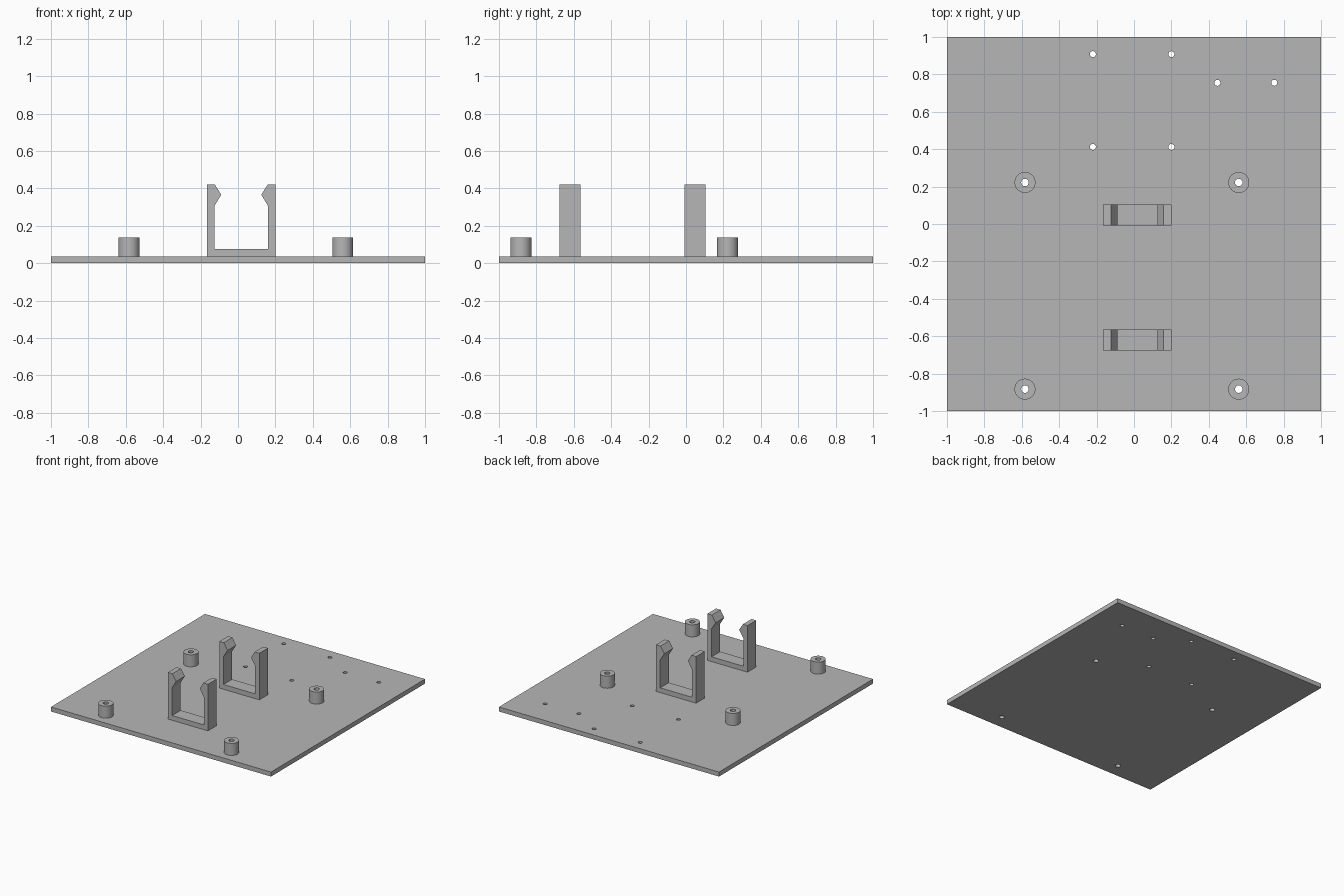
import bpy
import bmesh
from math import cos, sin, pi, radians

cube = bpy.data.objects.get("Cube")
if cube:
    bpy.data.objects.remove(cube, do_unlink=True)

grey = bpy.data.materials.new("plain grey")
grey.use_nodes = True
grey.diffuse_color = (0.47, 0.47, 0.47, 1)
grey.node_tree.nodes["Principled BSDF"].inputs["Base Color"].default_value = grey.diffuse_color


def circle(x, y, r, n=40):
    return [(x + r * cos(2 * pi * i / n), y + r * sin(2 * pi * i / n)) for i in range(n)]


def prism(name, loops, thickness, location, rotation=(0, 0, 0)):
    """Extrude an outline, with any inner loops as holes, centred on location."""
    curve = bpy.data.curves.new(name, "CURVE")
    curve.dimensions = "2D"
    curve.fill_mode = "BOTH"
    curve.extrude = thickness / 2
    for loop in loops:
        spline = curve.splines.new("POLY")
        spline.points.add(len(loop) - 1)
        for point, (x, y) in zip(spline.points, loop):
            point.co = (x, y, 0, 1)
        spline.use_cyclic_u = True
    obj = bpy.data.objects.new(name, curve)
    obj.location = location
    obj.rotation_euler = rotation
    bpy.context.collection.objects.link(obj)
    bpy.ops.object.select_all(action="DESELECT")
    obj.select_set(True)
    bpy.context.view_layer.objects.active = obj
    bpy.ops.object.convert(target="MESH")
    obj = bpy.context.object
    # Weld caps to walls and make the shell face outward
    bm = bmesh.new()
    bm.from_mesh(obj.data)
    bmesh.ops.remove_doubles(bm, verts=bm.verts, dist=0.0001)
    bmesh.ops.recalc_face_normals(bm, faces=bm.faces)
    bm.to_mesh(obj.data)
    bm.free()
    obj.data.materials.clear()
    obj.data.materials.append(grey)
    bpy.ops.object.shade_smooth_by_angle(angle=radians(30))
    return obj


PLATE = 0.037
POST_HEIGHT = 0.099
posts = [(x, y) for x in (-0.583, 0.56) for y in (-0.883, 0.222)]
screw_holes = [(x, y) for x in (-0.22, 0.2) for y in (0.412, 0.908)]
screw_holes += [(0.446, 0.755), (0.75, 0.755)]

# Base plate with through holes
outline = [(-1, -1), (1, -1), (1, 1), (-1, 1)]
holes = [circle(x, y, 0.02) for x, y in posts] + [circle(x, y, 0.016) for x, y in screw_holes]
prism("base_plate", [outline] + holes, PLATE, (0, 0, PLATE / 2))

# Hollow standoff posts
for i, (x, y) in enumerate(posts):
    prism(f"standoff_{i + 1}", [circle(0, 0, 0.056), circle(0, 0, 0.02)],
          POST_HEIGHT, (x, y, PLATE + POST_HEIGHT / 2))

# Snap clips: a U profile with pointed inner lips, mirrored about its middle
half = [(0.182, PLATE), (0.182, 0.42), (0.141, 0.42), (0.107, 0.366),
        (0.144, 0.305), (0.144, 0.076)]
profile = half + [(-x, z) for x, z in reversed(half)]
for name, y in (("front_clip", -0.619), ("rear_clip", 0.048)):
    prism(name, [profile], 0.112, (0.0175, y, 0), (pi / 2, 0, 0))
